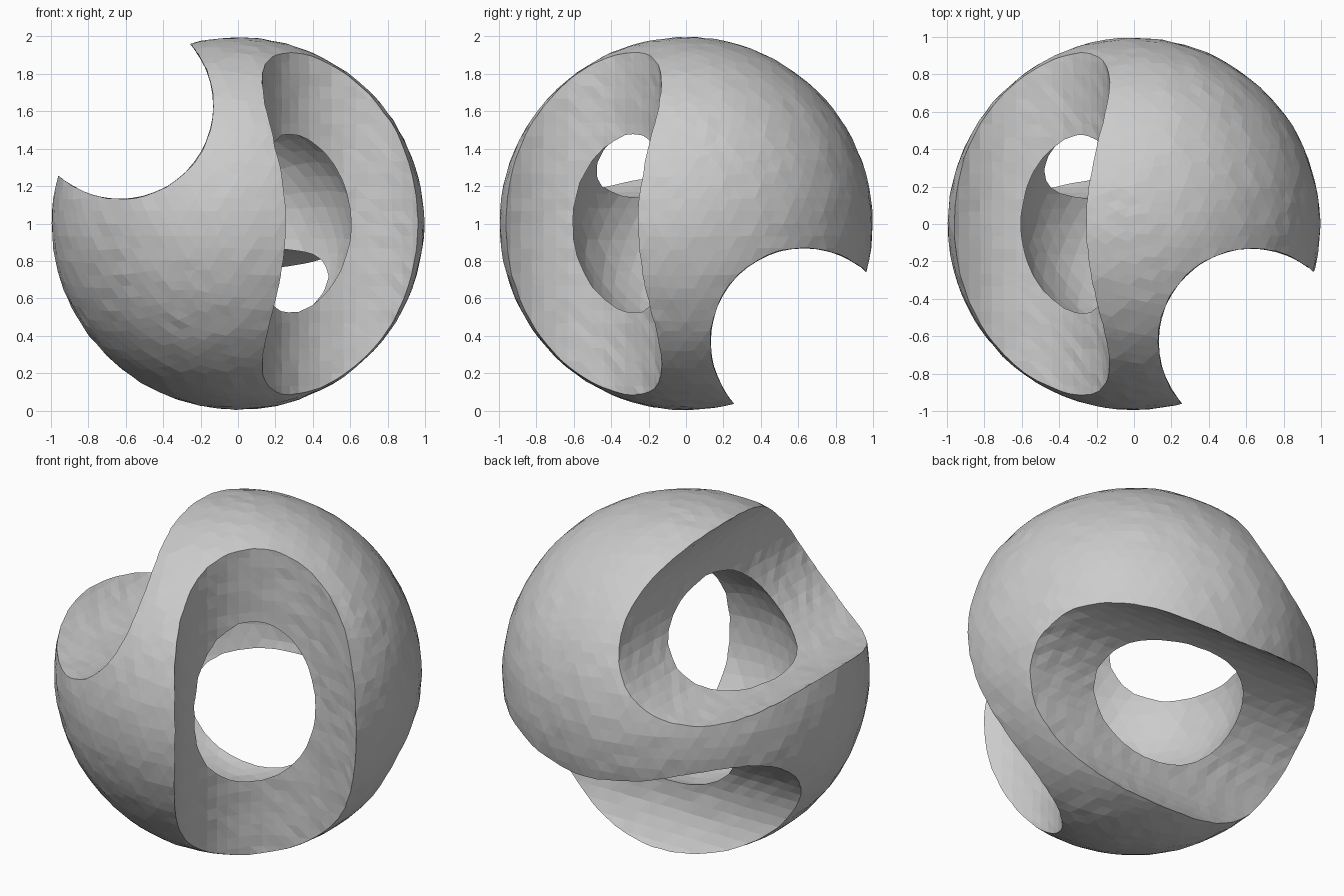
import bpy, bmesh, random
from math import radians
from mathutils import Matrix, Vector

if "Cube" in bpy.data.objects:
    bpy.data.objects.remove(bpy.data.objects["Cube"])

random.seed(4)
CENTRE = Vector((0, 0, 1))
OFFSET, BORE_R, CORE_R = 0.63, 0.5, 0.62


def finish(bm, name, jitter):
    # slightly uneven, hand-worked surface
    for v in bm.verts:
        v.co += Vector([random.uniform(-jitter, jitter) for _ in range(3)])
    mesh = bpy.data.meshes.new(name)
    bm.to_mesh(mesh)
    bm.free()
    ob = bpy.data.objects.new(name, mesh)
    bpy.context.collection.objects.link(ob)
    ob.location = CENTRE
    return ob


def ball(name, radius, detail, jitter):
    bm = bmesh.new()
    bmesh.ops.create_icosphere(bm, subdivisions=detail, radius=radius)
    return finish(bm, name, jitter)


def bore(name, axis, centre):
    # faceted cylinder with rings along its length
    bm = bmesh.new()
    bmesh.ops.create_cone(bm, cap_ends=True, segments=48, radius1=BORE_R,
                          radius2=BORE_R, depth=2.4)
    for i in range(1, 36):
        z = -1.2 + i * 2.4 / 36
        bmesh.ops.bisect_plane(bm, geom=bm.verts[:] + bm.edges[:] + bm.faces[:],
                               plane_co=(0, 0, z), plane_no=(0, 0, 1))
    bmesh.ops.triangulate(bm, faces=bm.faces[:])
    turn = {"x": Matrix.Rotation(radians(90), 4, "Y"),
            "y": Matrix.Rotation(radians(90), 4, "X"),
            "z": Matrix.Identity(4)}[axis]
    bmesh.ops.transform(bm, matrix=Matrix.Translation(centre) @ turn, verts=bm.verts)
    return finish(bm, name, 0.003)


# hollow ball and its cutters
shell = ball("pierced_shell", 0.995, 5, 0.003)
cutters = [
    ball("core_cutter", CORE_R, 4, 0.003),
    bore("bore_cutter_y", "y", (-OFFSET, 0, OFFSET)),
    bore("bore_cutter_x", "x", (0, OFFSET, -OFFSET)),
    bore("bore_cutter_z", "z", (OFFSET, -OFFSET, 0)),
]

# hollow the ball and cut three skew bores
for c in cutters:
    m = shell.modifiers.new(c.name, "BOOLEAN")
    m.operation, m.solver, m.object = "DIFFERENCE", "EXACT", c
bpy.context.view_layer.objects.active = shell
shell.select_set(True)
for m in list(shell.modifiers):
    bpy.ops.object.modifier_apply(modifier=m.name)
for c in cutters:
    bpy.data.objects.remove(c)
